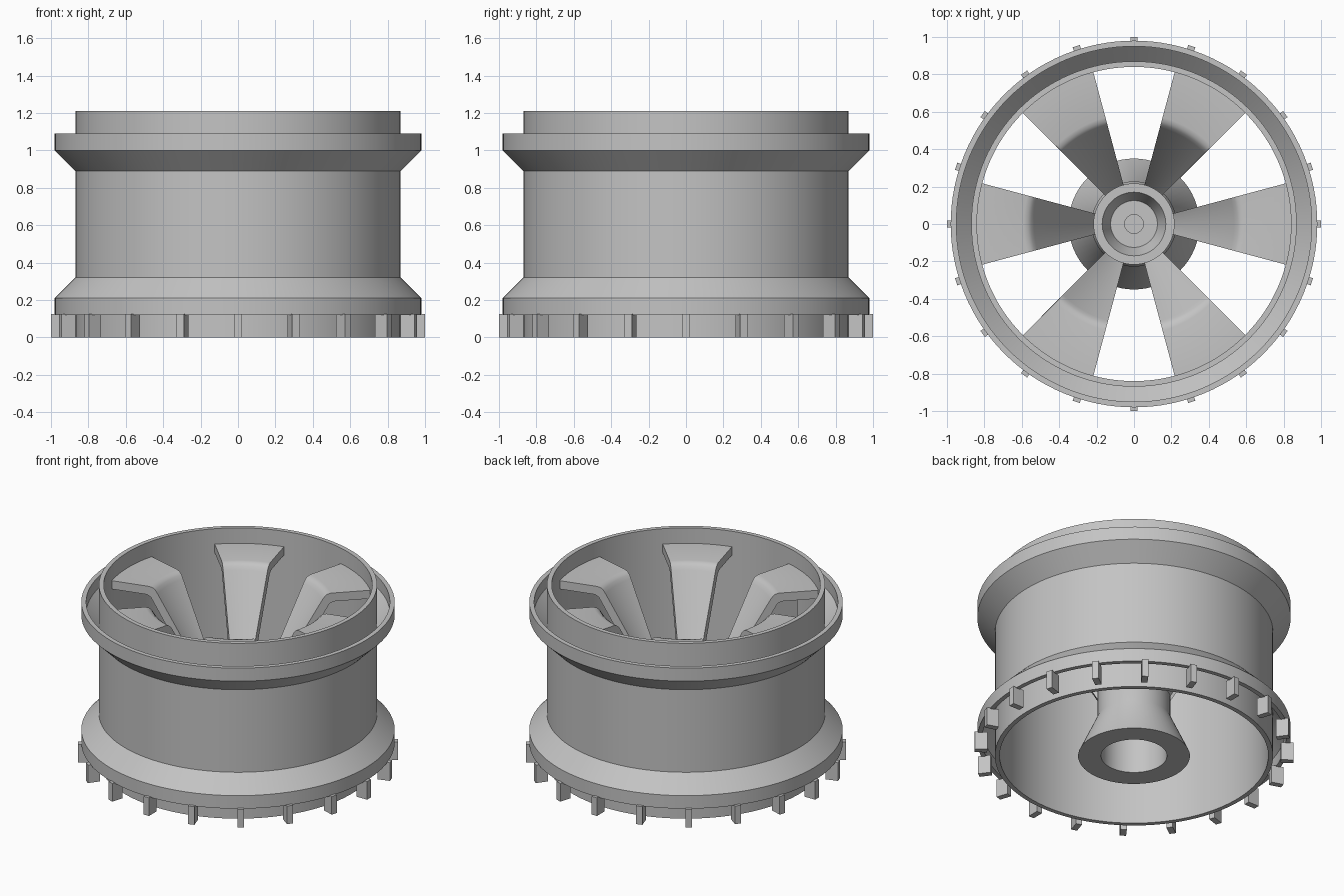
import bpy, bmesh, math
from mathutils import Vector, Matrix

cube = bpy.data.objects.get("Cube")
if cube:
    bpy.data.objects.remove(cube, do_unlink=True)

metal = bpy.data.materials.new("plain_grey_metal")
metal.use_nodes = True
grey = (0.55, 0.55, 0.55, 1)
metal.diffuse_color = grey
metal.node_tree.nodes["Principled BSDF"].inputs["Base Color"].default_value = grey

HEIGHT = 1.21


def finish(name, bm):
    """Turn a bmesh into a shaded object."""
    bmesh.ops.remove_doubles(bm, verts=bm.verts, dist=0.0001)
    bmesh.ops.recalc_face_normals(bm, faces=bm.faces)
    mesh = bpy.data.meshes.new(name)
    bm.to_mesh(mesh)
    bm.free()
    mesh.materials.append(metal)
    obj = bpy.data.objects.new(name, mesh)
    bpy.context.collection.objects.link(obj)
    bpy.ops.object.select_all(action='DESELECT')
    obj.select_set(True)
    bpy.context.view_layer.objects.active = obj
    bpy.ops.object.shade_smooth_by_angle(angle=math.radians(30))
    return obj


def sweep(bm, profile, start=0.0, span=math.tau, steps=96):
    """Revolve a closed (radius, height) profile; cap it when partial."""
    full = span >= math.tau
    rings = []
    for i in range(steps if full else steps + 1):
        a = start + span * i / steps
        rings.append([bm.verts.new((r * math.cos(a), r * math.sin(a), z))
                      for r, z in profile])
    n = len(profile)
    for i in range(steps):
        p, q = rings[i], rings[(i + 1) % len(rings)]
        for j in range(n):
            k = (j + 1) % n
            if profile[j][0] == 0 and profile[k][0] == 0:
                continue
            if profile[j][0] == 0:
                bm.faces.new((p[j], q[k], p[k]))
            elif profile[k][0] == 0:
                bm.faces.new((p[j], q[j], p[k]))
            else:
                bm.faces.new((p[j], q[j], q[k], p[k]))
    if not full:
        bm.faces.new(rings[0])
        bm.faces.new(rings[-1])


# Barrel with a hollow flange at each end, mirrored top to bottom
upper = [(0.87, 0.89), (0.98, 1.0), (0.98, 1.09), (0.95, 1.09),
         (0.95, 1.01), (0.87, 0.93), (0.87, HEIGHT), (0.84, HEIGHT)]
lower = [(r, HEIGHT - z) for r, z in reversed(upper)]
bm = bmesh.new()
sweep(bm, lower + upper, steps=128)
finish("rim_barrel", bm)

# Hub with flared foot, open underside and dished cap
hub = [(0.206, 0), (0.35, 0), (0.228, 0.27), (0.228, 0.47), (0.217, 0.49),
       (0.217, 0.73), (0.17, 0.73), (0.125, 0.62), (0.05, 0.62),
       (0.05, 0.61), (0, 0.61), (0, 0.45), (0.206, 0.45)]
bm = bmesh.new()
sweep(bm, hub, steps=64)
finish("hub", bm)

# Six wedge spokes: flat outside, rounded bend, steep fall to the hub
spoke = [(0.19, 0.47), (0.535, 1.06), (0.55, 1.083), (0.567, 1.097), (0.59, 1.103),
         (0.85, 1.103), (0.85, 1.045), (0.605, 1.045), (0.58, 1.03), (0.2, 0.37)]
for i in range(6):
    bm = bmesh.new()
    sweep(bm, spoke, math.radians(60 * i - 15), math.radians(30), 10)
    finish("spoke_%d" % (i + 1), bm)

# Twenty small blocks around the lower flange
bm = bmesh.new()
for i in range(20):
    place = (Matrix.Rotation(math.tau * i / 20, 4, 'Z')
             @ Matrix.Translation((0.96, 0, 0.0625))
             @ Matrix.Diagonal((0.08, 0.04, 0.125, 1)))
    bmesh.ops.create_cube(bm, size=1, matrix=place)
finish("edge_blocks", bm)

# Single rib under one spoke
rib = [(0.28, 0.49), (0.62, 0.48), (0.74, 0.28), (0.76, 0.28),
       (0.76, 1.07), (0.6, 1.07), (0.3, 0.57)]
bm = bmesh.new()
face = bm.faces.new([bm.verts.new((r, -0.02, z)) for r, z in rib])
side = bmesh.ops.extrude_face_region(bm, geom=[face])["geom"]
bmesh.ops.translate(bm, vec=Vector((0, 0.04, 0)),
                    verts=[g for g in side if isinstance(g, bmesh.types.BMVert)])
bmesh.ops.rotate(bm, verts=bm.verts, matrix=Matrix.Rotation(math.radians(240), 3, 'Z'))
finish("under_rib", bm)
